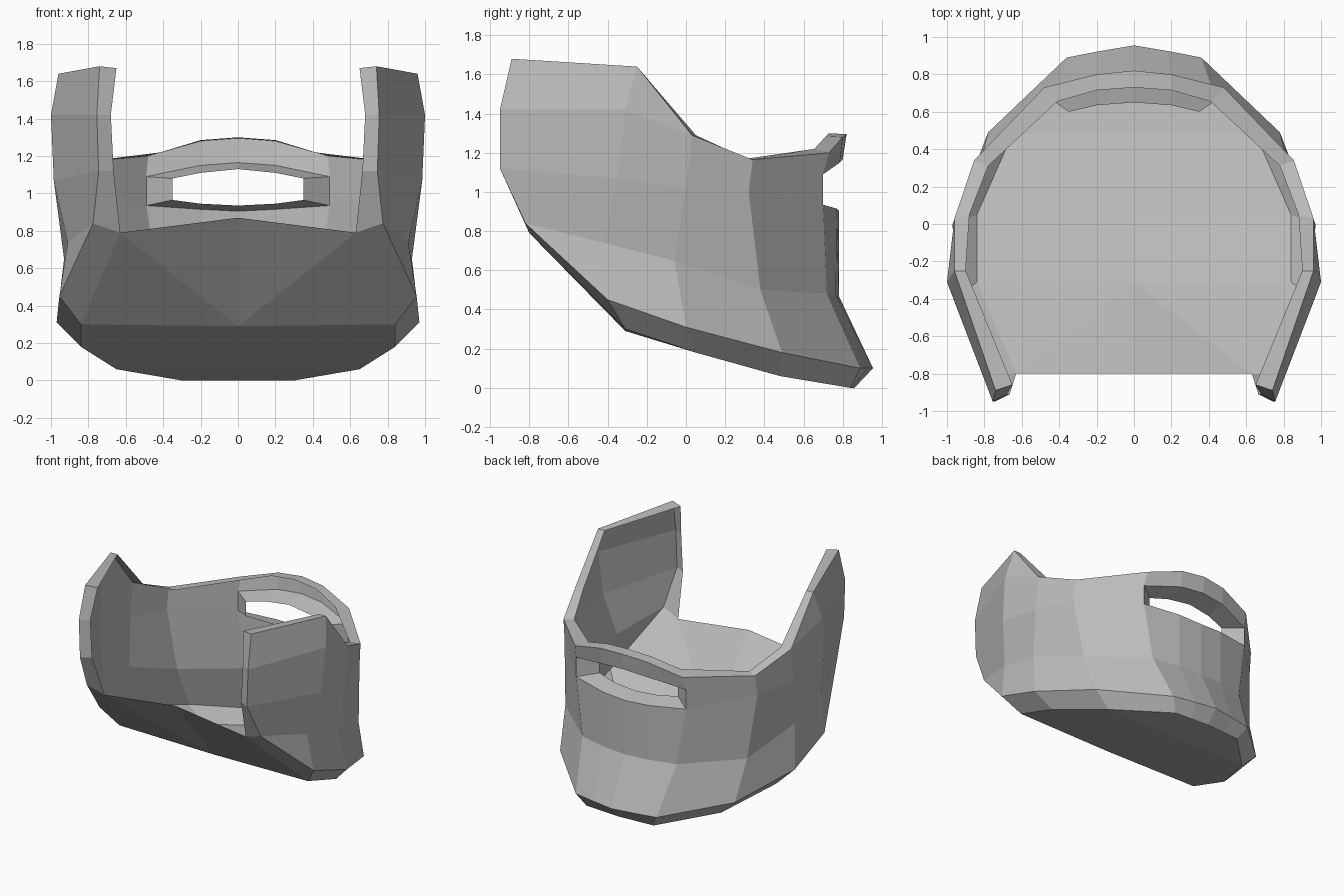
import bpy
import bmesh
from mathutils import Vector

cube = bpy.data.objects.get("Cube")
if cube:
    bpy.data.objects.remove(cube)

grey = bpy.data.materials.new("plain_grey")
grey.use_nodes = True
grey.diffuse_color = (0.5, 0.5, 0.5, 1)
grey.node_tree.nodes["Principled BSDF"].inputs["Base Color"].default_value = grey.diffuse_color


def strip(upper, lower):
    """Quads between two paths with the same number of points."""
    return [(upper[i], upper[i + 1], lower[i + 1], lower[i])
            for i in range(len(upper) - 1)]


def make_part(name, faces):
    """Build one half from faces of points, mirror it across x."""
    bm = bmesh.new()
    known = {}
    for points in faces:
        corners = []
        for p in points:
            if p not in known:
                known[p] = bm.verts.new(p)
            if known[p] not in corners:
                corners.append(known[p])
        if len(corners) > 2:
            bm.faces.new(corners)
    bmesh.ops.recalc_face_normals(bm, faces=bm.faces[:])
    # Turn the open sheet so that it faces away from the middle
    middle = Vector((0, 0, 0.8))
    if sum(f.normal.dot(f.calc_center_median() - middle) for f in bm.faces) < 0:
        bmesh.ops.reverse_faces(bm, faces=bm.faces[:])
    mesh = bpy.data.meshes.new(name)
    bm.to_mesh(mesh)
    bm.free()
    mesh.materials.append(grey)
    part = bpy.data.objects.new(name, mesh)
    bpy.context.collection.objects.link(part)
    mirror = part.modifiers.new("mirror", "MIRROR")
    mirror.use_axis[0] = True
    mirror.use_clip = True
    mirror.merge_threshold = 0.001
    return part


# Paths along the left half, each from the front edge to the back centre
top = [(.74, -.89, 1.68), (.96, -.25, 1.64), (.96, .03, 1.29), (.855, .34, 1.165),
       (.48, .73, 1.2), (.2, .8, 1.28), (0, .82, 1.295)]
upper = [(.755, -.95, 1.42), (1, -.31, 1.42), top[2]]
mid = [(.745, -.95, 1.12), (.985, -.35, 1.07), (.96, 0, 1.02), (.86, .32, 1),
       (.49, .7, .935), (.2, .77, .915), (0, .78, .905)]
low = [(.775, -.82, .84), (.91, -.42, .74), (.93, -.06, .65), (.81, .38, .5),
       (.42, .72, .48), (.2, .765, .475), (0, .78, .47)]
base = [low[0], (.955, -.4, .45), (.97, 0, .31), (.78, .49, .18),
        (.36, .89, .1), (.18, .925, .1), (0, .955, .1)]
sole = [(.63, -.8, .79), (.84, -.31, .3), (.84, .05, .18), (.65, .48, .06),
        (.3, .84, 0), (.15, .85, 0), (0, .86, 0)]

# Inner edge of the folded rim
rim_front = [(.65, -.86, 1.67), (.68, -.91, 1.42), (.665, -.91, 1.12), sole[0]]
rim_top = [rim_front[0], (.9, -.25, 1.64), (.88, .05, 1.29), (.78, .31, 1.17),
           (.41, .655, 1.22), (.2, .715, 1.285), (0, .73, 1.3)]

# Slot outlines, outer and inner
slot_top = [(.49, .7, 1.09), (.2, .785, 1.15), (0, .8, 1.165)]
slot_low = mid[4:]
inner_top = [(.35, .6, 1.08), (.2, .635, 1.11), (0, .65, 1.13)]
inner_low = [(.35, .6, .965), (.2, .635, .945), (0, .65, .935)]

# Curved wall with the handle bar over the slot
wall = strip(top[:3], upper) + strip(upper, mid[:3]) + strip(top[2:4], mid[2:4])
wall.append((top[3], top[4], slot_top[0], mid[4], mid[3]))
wall += strip(top[4:], slot_top) + strip(mid, low) + strip(low, base)
make_part("wall", wall)

# Folded rim along the top and the front edge
front_edge = [top[0], upper[0], mid[0], low[0]]
make_part("rim", strip(top, rim_top) + strip(front_edge, rim_front))

# Slot lining
make_part("handle_slot", strip(slot_top, inner_top) + strip(slot_low, inner_low)
          + [(slot_top[0], inner_top[0], inner_low[0], slot_low[0])])

# Bevelled lower edge
make_part("lower_bevel", strip(base, sole))

# Sloping floor, folded across its width
spine = [(0, -.8, .87), (0, -.31, .29)] + [(0, p[1], p[2]) for p in sole[2:5]]
floor = [(spine[0], spine[1], sole[0]), (spine[1], sole[1], sole[0])]
floor += strip(spine[1:], sole[1:5])
floor.append((spine[4], sole[4], sole[5], sole[6]))
make_part("floor", floor)
